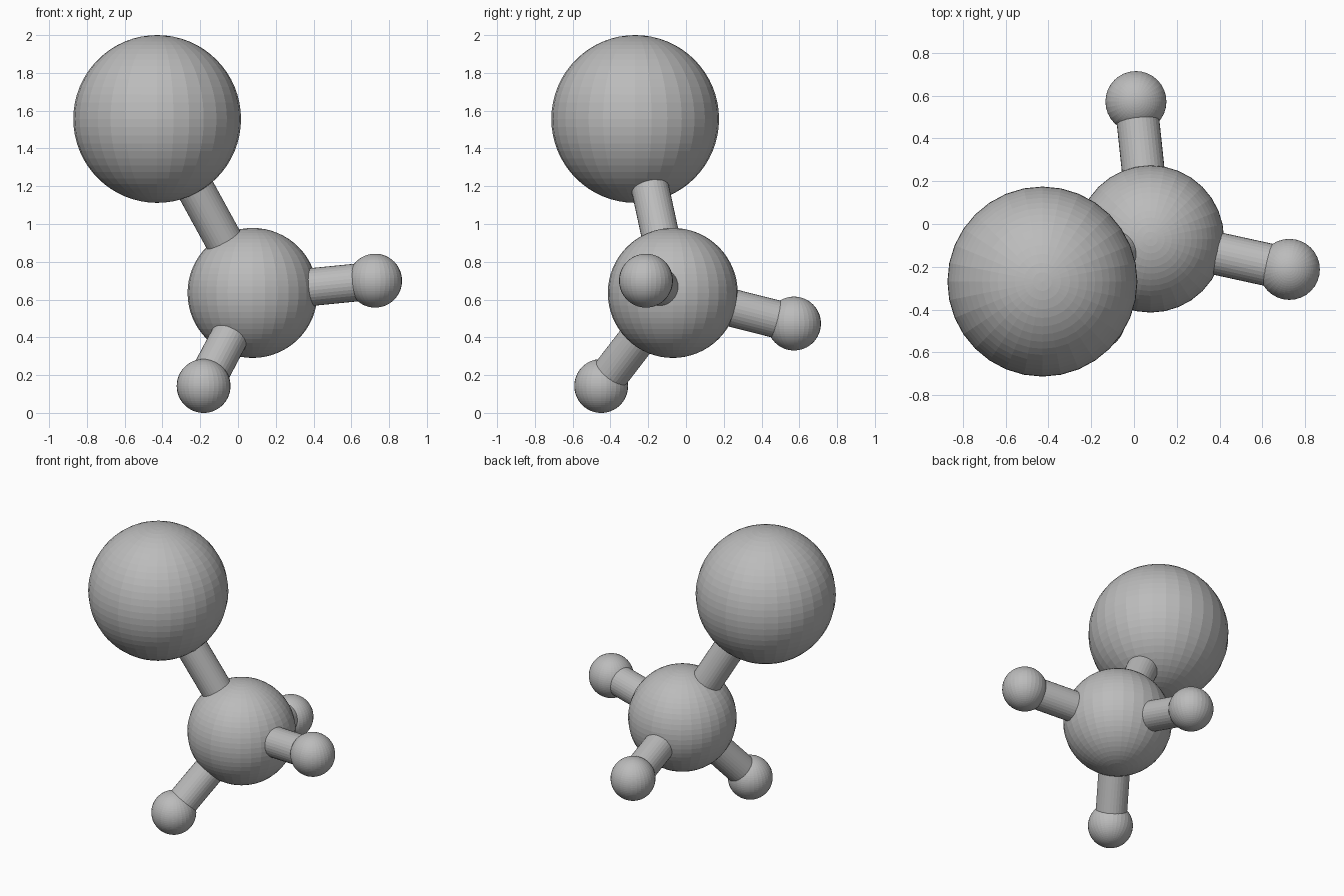
import bpy
from mathutils import Vector

cube = bpy.data.objects.get("Cube")
if cube:
    bpy.data.objects.remove(cube, do_unlink=True)

grey = bpy.data.materials.new("plain grey")
grey.use_nodes = True
colour = (0.5, 0.5, 0.5, 1)
grey.diffuse_color = colour
grey.node_tree.nodes["Principled BSDF"].inputs["Base Color"].default_value = colour


def finish(name):
    obj = bpy.context.object
    obj.name = name
    obj.data.materials.append(grey)
    bpy.ops.object.shade_flat()


def ball(name, centre, radius):
    bpy.ops.mesh.primitive_uv_sphere_add(segments=32, ring_count=32, radius=radius, location=centre)
    finish(name)


def rod(name, start, end, radius=0.1):
    a, b = Vector(start), Vector(end)
    bpy.ops.mesh.primitive_cylinder_add(
        vertices=32, radius=radius, depth=(b - a).length, location=(a + b) / 2,
        rotation=(b - a).to_track_quat('Z', 'Y').to_euler())
    finish(name)


# Central ball
hub = (0.077, -0.07, 0.635)
ball("centre_ball", hub, 0.344)

# Outer balls, each joined to the centre by a rod
outer = {
    "large": ((-0.428, -0.269, 1.556), 0.444),
    "left": ((0.726, -0.212, 0.70), 0.1425),
    "back": ((0.009, 0.572, 0.473), 0.1425),
    "front": ((-0.182, -0.449, 0.1425), 0.1425),
}
for name, (centre, radius) in outer.items():
    ball(name + "_ball", centre, radius)
    rod(name + "_rod", hub, centre)
